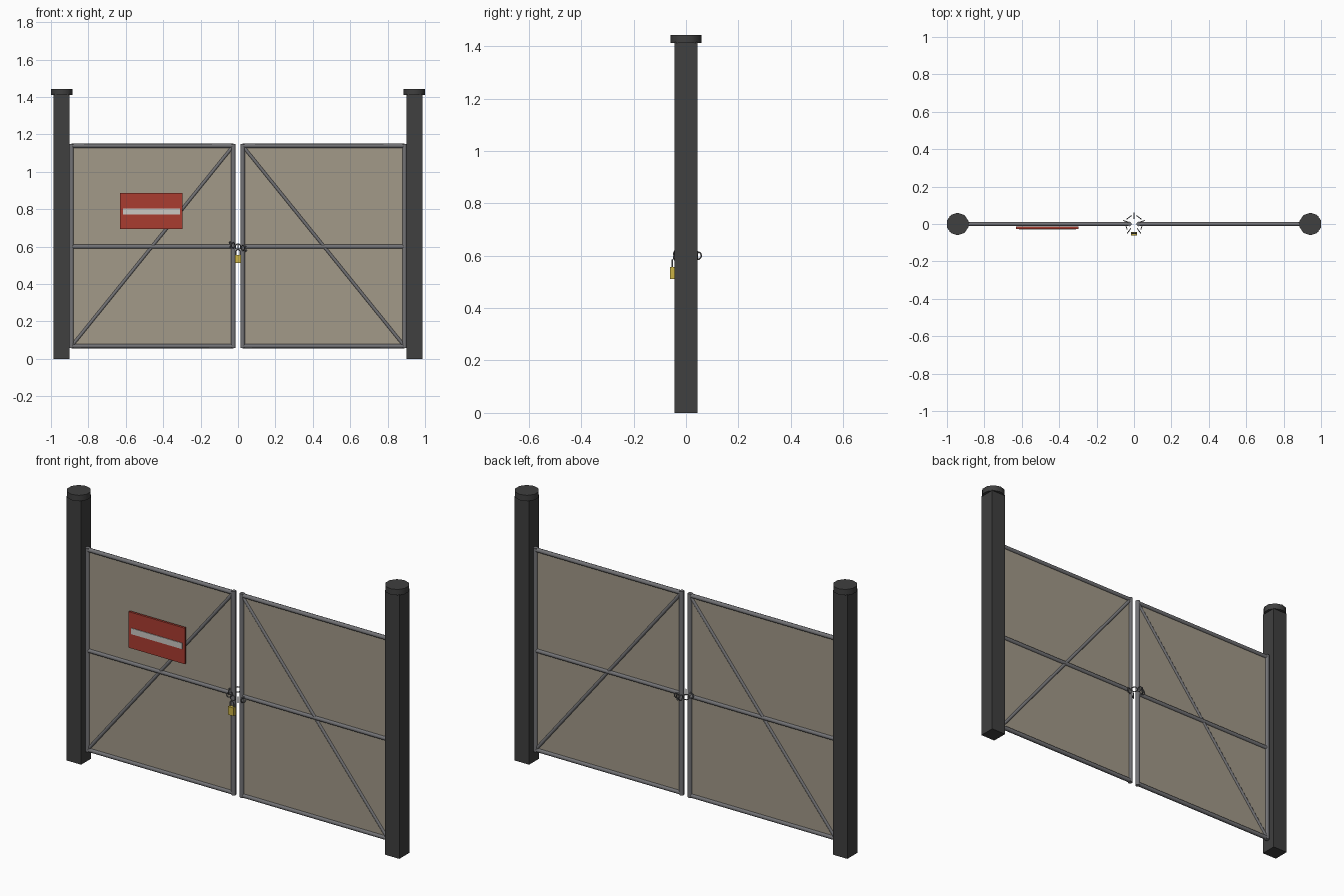
import bpy, math
from mathutils import Vector, Matrix

if "Cube" in bpy.data.objects:
    bpy.data.objects.remove(bpy.data.objects["Cube"])


def material(name, rgb, alpha=1.0):
    m = bpy.data.materials.new(name)
    m.diffuse_color = (*rgb, alpha)
    m.use_nodes = True
    m.node_tree.nodes["Principled BSDF"].inputs["Base Color"].default_value = m.diffuse_color
    return m


DARK = material("dark_paint", (0.05, 0.05, 0.05))
STEEL = material("steel", (0.17, 0.17, 0.18))
FABRIC = material("beige_sheet", (0.36, 0.32, 0.25))
RED = material("red", (0.4, 0.045, 0.03))
PALE = material("pale", (0.6, 0.58, 0.55))
BRASS = material("brass", (0.6, 0.45, 0.06))


def finish(name, mat, smooth=False):
    o = bpy.context.object
    o.name = name
    o.data.materials.append(mat)
    if smooth:
        bpy.ops.object.shade_smooth_by_angle(angle=math.radians(50))
    return o


def box(name, lo, hi, mat):
    lo, hi = Vector(lo), Vector(hi)
    bpy.ops.mesh.primitive_cube_add(size=1, location=(lo + hi) / 2)
    bpy.context.object.scale = hi - lo
    bpy.ops.object.transform_apply(location=False, rotation=False, scale=True)
    return finish(name, mat)


def tube(name, a, b, r, mat=STEEL, sides=8):
    a, b = Vector(a), Vector(b)
    d = b - a
    bpy.ops.mesh.primitive_cylinder_add(vertices=sides, radius=r, depth=d.length, location=(a + b) / 2)
    bpy.context.object.rotation_euler = d.to_track_quat('Z', 'Y').to_euler()
    return finish(name, mat, True)


# Posts, caps and the two gate leaves, mirrored about x = 0
XI, XO, ZB, ZM, ZT = 0.025, 0.89, 0.068, 0.60, 1.139
for s, side in ((-1, "left"), (1, "right")):
    px = s * 0.943
    box(side + "_post", (px - 0.043, -0.043, 0), (px + 0.043, 0.043, 1.415), DARK)
    tube(side + "_post_cap", (px, 0, 1.412), (px, 0, 1.443), 0.06, DARK, 10)

    tube(side + "_inner_stile", (s * XI, 0, 0.058), (s * XI, 0, 1.15), 0.0125)
    tube(side + "_outer_stile", (s * XO, 0, 0.058), (s * XO, 0, 1.15), 0.0125)
    for name, z, r in (("bottom", ZB, 0.0115), ("middle", ZM, 0.0115), ("top", ZT, 0.0115)):
        tube(f"{side}_{name}_rail", (s * XO, 0, z), (s * XI, 0, z), r)
    tube(side + "_brace", (s * XO, 0, ZB), (s * XI, 0, ZT), 0.009)

    # thin infill sheet
    x = s * (XI + XO) / 2
    box(side + "_sheet", (x - (XO - XI) / 2, -0.002, ZB), (x + (XO - XI) / 2, 0.002, ZT), FABRIC)

# Warning sign with a pale stripe
box("sign_plate", (-0.63, -0.026, 0.693), (-0.297, -0.014, 0.886), RED)
box("sign_stripe", (-0.615, -0.029, 0.771), (-0.311, -0.025, 0.803), PALE)

# Chain looped round the inner stiles, links alternately turned
N = 10
for i in range(N):
    a = 2 * math.pi * i / N - math.pi / 2
    bpy.ops.mesh.primitive_torus_add(major_segments=12, minor_segments=6,
                                     major_radius=0.0145, minor_radius=0.0028)
    o = finish(f"chain_link_{i + 1}", STEEL, True)
    turn = a + (math.pi / 2 if i % 2 else 0)
    o.matrix_world = (Matrix.Translation((0.044 * math.cos(a), 0.044 * math.sin(a), 0.6 - 0.012 * math.cos(a)))
                      @ Matrix.Rotation(turn, 4, 'Z') @ Matrix.Rotation(math.pi / 2, 4, 'Y'))

# Padlock
box("padlock_body", (-0.017, -0.062, 0.512), (0.017, -0.042, 0.556), BRASS)
c = bpy.data.curves.new("padlock_shackle", 'CURVE')
c.dimensions = '3D'
c.bevel_depth = 0.003
c.bevel_resolution = 1
sp = c.splines.new('POLY')
pts = [(-0.011, 0.55)] + [(-0.011 * math.cos(t * math.pi / 8), 0.573 + 0.011 * math.sin(t * math.pi / 8))
                          for t in range(9)] + [(0.011, 0.55)]
sp.points.add(len(pts) - 1)
for p, (x, z) in zip(sp.points, pts):
    p.co = (x, -0.052, z, 1)
shackle = bpy.data.objects.new("padlock_shackle", c)
bpy.context.collection.objects.link(shackle)
c.materials.append(STEEL)
